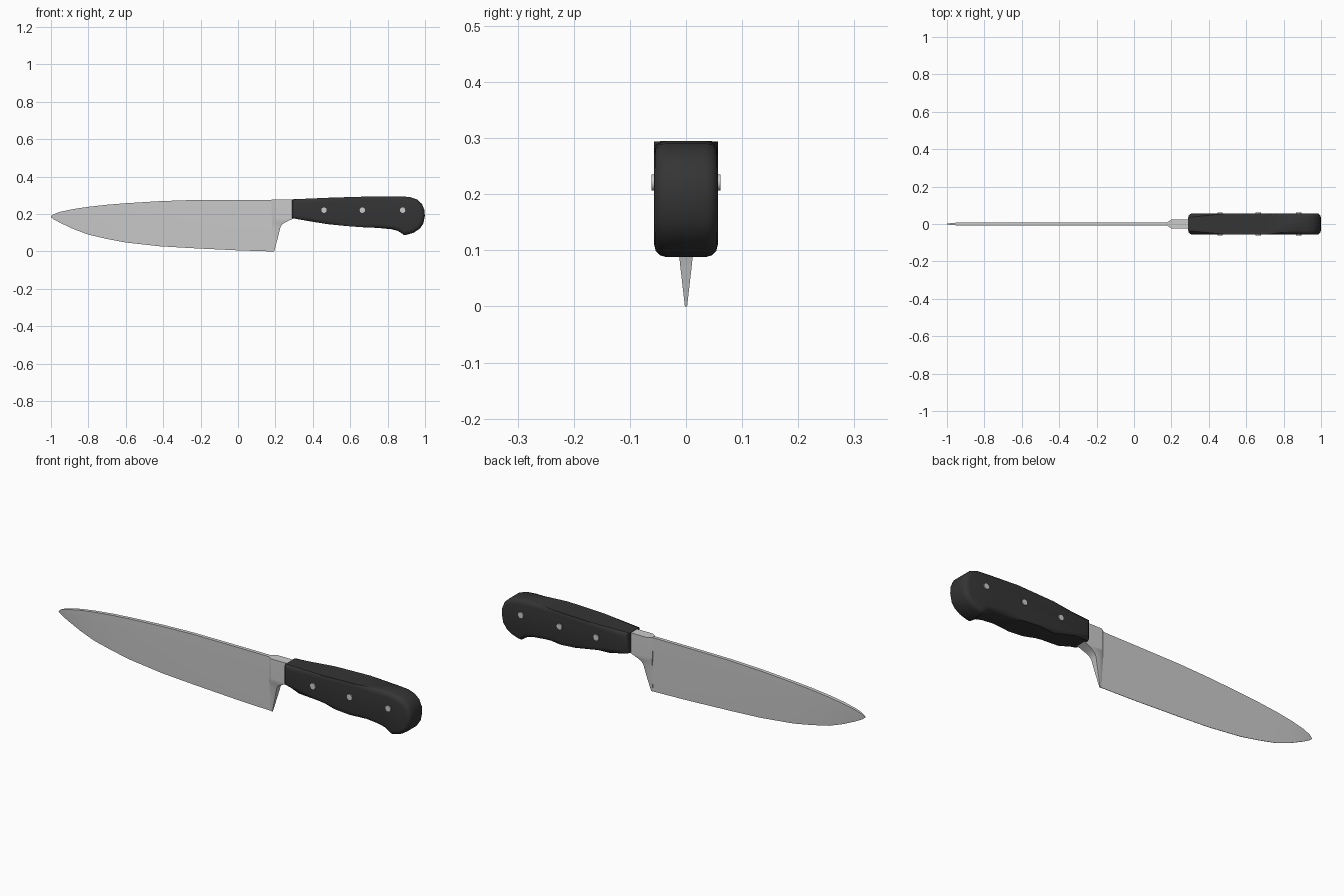
import bpy, bmesh, math

if "Cube" in bpy.data.objects:
    bpy.data.objects.remove(bpy.data.objects["Cube"])


def finish(bm, name, mat=None, angle=30):
    bmesh.ops.recalc_face_normals(bm, faces=bm.faces[:])
    me = bpy.data.meshes.new(name)
    bm.to_mesh(me)
    bm.free()
    ob = bpy.data.objects.new(name, me)
    bpy.context.collection.objects.link(ob)
    if mat:
        me.materials.append(mat)
    bpy.ops.object.select_all(action='DESELECT')
    ob.select_set(True)
    bpy.context.view_layer.objects.active = ob
    bpy.ops.object.shade_smooth_by_angle(angle=math.radians(angle))
    return ob


def loft(rings, name):
    """Skin closed rings of equal length and cap both ends."""
    bm = bmesh.new()
    vs = [[bm.verts.new(p) for p in r] for r in rings]
    n = len(rings[0])
    for a, b in zip(vs, vs[1:]):
        for i in range(n):
            j = (i + 1) % n
            bm.faces.new((a[i], a[j], b[j], b[i]))
    bm.faces.new(vs[0])
    bm.faces.new(vs[-1])
    return finish(bm, name)


black = bpy.data.materials.new("black_handle")
black.diffuse_color = (0.035, 0.035, 0.035, 1)
black.use_nodes = True
black.node_tree.nodes["Principled BSDF"].inputs["Base Color"].default_value = black.diffuse_color

# Blade: stations of x, spine z, cutting edge z, spine half thickness
stations = [
    (-1.0, 0.188, 0.184, 0.002), (-0.985, 0.2, 0.172, 0.004),
    (-0.95, 0.212, 0.153, 0.007), (-0.88, 0.227, 0.12, 0.0085),
    (-0.8, 0.239, 0.09, 0.009), (-0.7, 0.25, 0.067, 0.009),
    (-0.6, 0.258, 0.048, 0.009), (-0.42, 0.269, 0.028, 0.009),
    (-0.25, 0.275, 0.018, 0.009), (0.0, 0.276, 0.006, 0.009),
    (0.192, 0.276, 0.0, 0.009)]
rings = []
for x, top, low, h in stations:
    mid = low + (top - low) * 0.76
    rings.append([(x, -h, top), (x, -h * 0.9, mid), (x, -0.001, low),
                  (x, 0.001, low), (x, h * 0.9, mid), (x, h, top)])
loft(rings, "blade")

# Bolster: levels of z, front x, rear x, half width
levels = [
    (0.0, 0.184, 0.193, 0.002), (0.07, 0.184, 0.212, 0.010),
    (0.13, 0.182, 0.227, 0.016), (0.146, 0.182, 0.237, 0.019),
    (0.158, 0.181, 0.256, 0.022), (0.168, 0.181, 0.278, 0.0245),
    (0.177, 0.18, 0.3, 0.025), (0.277, 0.18, 0.3, 0.025)]
rings = []
for z, x0, x1, w in levels:
    f = min(w * 0.55, 0.011)
    xm = x0 + min(0.022, (x1 - x0) * 0.6)
    rings.append([(x0, -f, z), (xm, -w, z), (x1, -w, z),
                  (x1, w, z), (xm, w, z), (x0, f, z)])
loft(rings, "bolster")

# Handle: side profile extruded across y with rounded side rims
profile = [
    (0.29, 0.279), (0.5, 0.288), (0.7, 0.294), (0.87, 0.295), (0.92, 0.291),
    (0.957, 0.278), (0.983, 0.255), (0.997, 0.222), (0.999, 0.19),
    (0.991, 0.15), (0.972, 0.122), (0.94, 0.101), (0.905, 0.09),
    (0.888, 0.088), (0.874, 0.098), (0.855, 0.11), (0.82, 0.119),
    (0.75, 0.126), (0.66, 0.13), (0.58, 0.136), (0.48, 0.146),
    (0.38, 0.162), (0.29, 0.178)]
W = 0.057
bm = bmesh.new()
face = bm.faces.new([bm.verts.new((x, -W, z)) for x, z in profile])
ext = bmesh.ops.extrude_face_region(bm, geom=[face], use_keep_orig=True)
for v in ext["geom"]:
    if isinstance(v, bmesh.types.BMVert):
        v.co.y = W
rims = [e for e in bm.edges if abs(e.verts[0].co.y - e.verts[1].co.y) < 1e-5]
bmesh.ops.bevel(bm, geom=rims, offset=0.022, segments=3, profile=0.5,
                affect='EDGES', clamp_overlap=False)
finish(bm, "handle", black, 40)

# Rivets through the handle
for i, x in enumerate((0.46, 0.665, 0.88)):
    bpy.ops.mesh.primitive_cylinder_add(
        vertices=20, radius=0.0145, depth=0.123, location=(x, 0, 0.221),
        rotation=(math.pi / 2, 0, 0))
    bpy.context.object.name = f"rivet_{i + 1}"
    bpy.ops.object.shade_smooth_by_angle(angle=math.radians(30))
